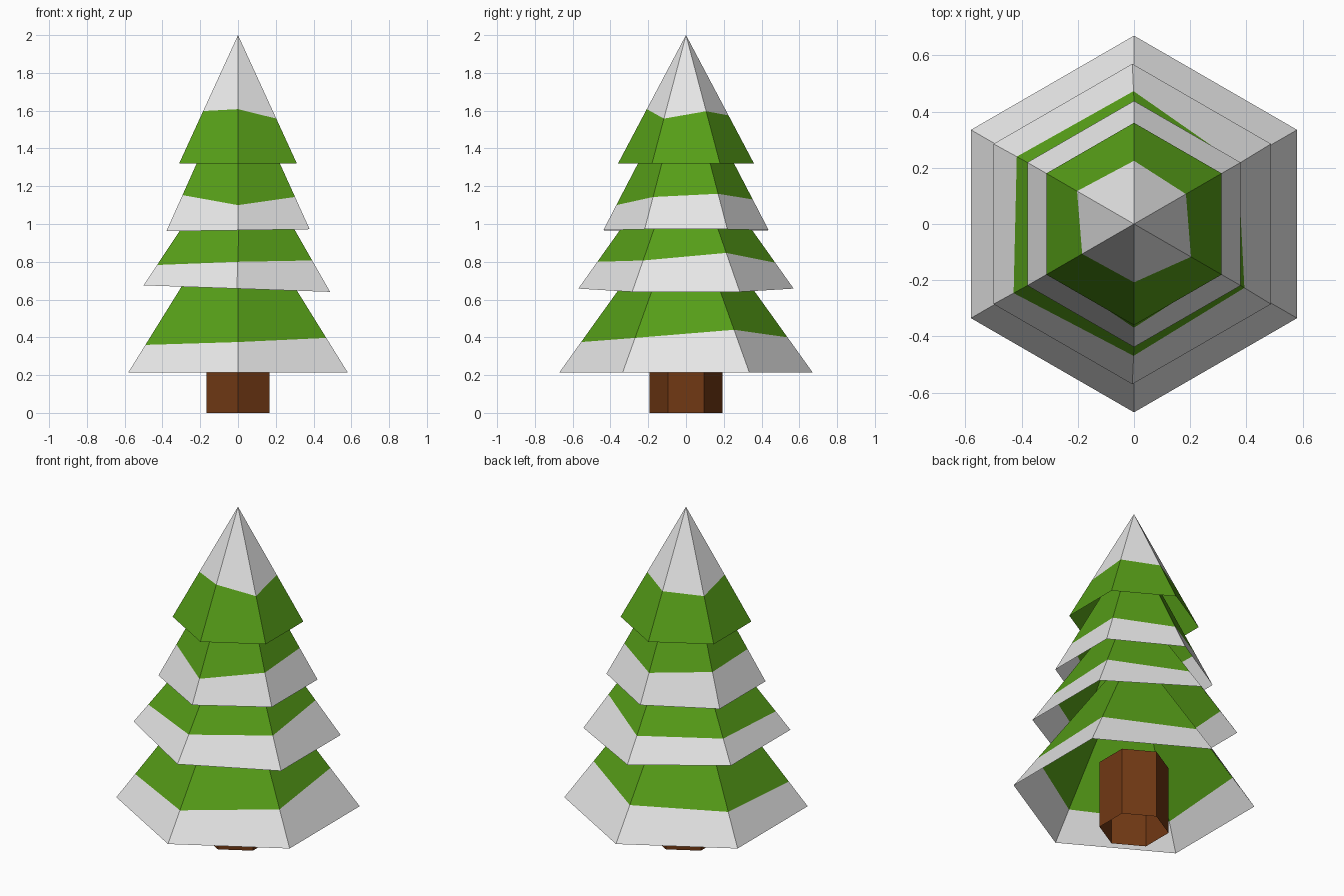
import bpy, bmesh
from math import radians, cos, sin
from mathutils import Vector

cube = bpy.data.objects.get("Cube")
if cube:
    bpy.data.objects.remove(cube, do_unlink=True)


def make_material(name, rgb):
    mat = bpy.data.materials.new(name)
    mat.use_nodes = True
    mat.diffuse_color = (*rgb, 1)
    bsdf = mat.node_tree.nodes["Principled BSDF"]
    bsdf.inputs["Base Color"].default_value = (*rgb, 1)
    bsdf.inputs["Roughness"].default_value = 0.9
    return mat


needle_green = make_material("needle green", (0.094, 0.343, 0.009))
snow_white = make_material("snow white", (0.8, 0.8, 0.8))
bark_brown = make_material("bark brown", (0.165, 0.04, 0.007))

# Six corner directions, counter-clockwise from the right-hand corner
CORNERS = [Vector((cos(radians(a)), sin(radians(a)), 0)) for a in range(30, 390, 60)]


def finish(name, bm, materials):
    mesh = bpy.data.meshes.new(name)
    bm.to_mesh(mesh)
    bm.free()
    for mat in materials:
        mesh.materials.append(mat)
    obj = bpy.data.objects.new(name, mesh)
    bpy.context.collection.objects.link(obj)
    return obj


def ring_of(bm, points):
    return [bm.verts.new(p) for p in points]


def add_tier(name, radius, rim_z, apex, snow_line, lower, upper, slope=0.0, shift=0.0):
    """Open six-sided cone, split in two colours along an uneven snow line."""
    bm = bmesh.new()
    apex = Vector(apex)
    rim = []
    for c in CORNERS:
        x = c.x * radius
        rim.append(Vector((x + shift, c.y * radius, rim_z + slope * x)))
    line = [p.lerp(apex, (h - p.z) / (apex.z - p.z)) for p, h in zip(rim, snow_line)]
    rim_v, line_v, tip = ring_of(bm, rim), ring_of(bm, line), bm.verts.new(apex)
    for i in range(6):
        j = (i + 1) % 6
        bm.faces.new((rim_v[i], rim_v[j], line_v[j], line_v[i])).material_index = 0
        bm.faces.new((line_v[i], line_v[j], tip)).material_index = 1
    return finish(name, bm, (lower, upper))


# Foliage tiers, bottom to top
add_tier("bottom_tier", 0.67, 0.215, (0, 0, 1.15),
         (0.44, 0.40, 0.385, 0.36, 0.375, 0.397), snow_white, needle_green)
add_tier("lower_middle_tier", 0.57, 0.658, (0.02, 0, 1.46),
         (0.847, 0.795, 0.80, 0.783, 0.80, 0.807), snow_white, needle_green,
         slope=-0.035, shift=-0.006)
add_tier("upper_middle_tier", 0.438, 0.967, (0, 0, 1.81),
         (1.16, 1.13, 1.145, 1.153, 1.10, 1.143), snow_white, needle_green,
         slope=0.014)
add_tier("top_tier", 0.36, 1.32, (0, 0, 2.0),
         (1.597, 1.575, 1.558, 1.598, 1.608, 1.558), needle_green, snow_white)

# Trunk: open six-sided tube reaching up inside the bottom tier
bm = bmesh.new()
foot = ring_of(bm, [c * 0.192 for c in CORNERS])
head = ring_of(bm, [c * 0.192 + Vector((0, 0, 0.41)) for c in CORNERS])
for i in range(6):
    j = (i + 1) % 6
    bm.faces.new((foot[i], foot[j], head[j], head[i]))
finish("trunk", bm, (bark_brown,))
